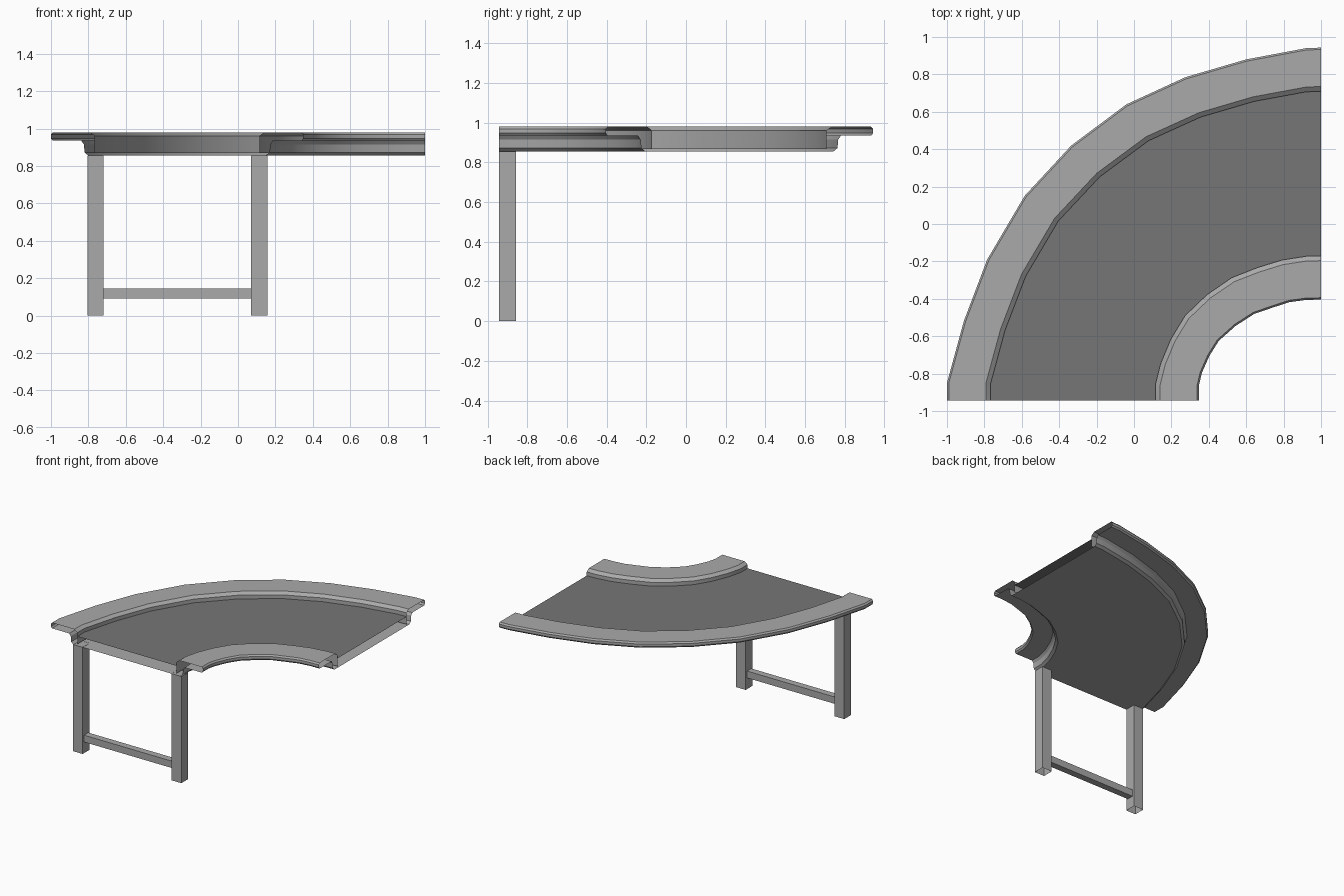
import bpy, bmesh
from mathutils import Vector

if "Cube" in bpy.data.objects:
    bpy.data.objects.remove(bpy.data.objects["Cube"])

# Outer and inner edge of the bend, station by station, seen from above
OUTER = [(-1, -.943), (-1, -.85), (-.91, -.52), (-.785, -.19), (-.585, .15), (-.335, .42),
         (-.04, .64), (.275, .785), (.6, .88), (.92, .94), (1, .943)]
INNER = [(.348, -.943), (.348, -.86), (.363, -.795), (.403, -.705), (.453, -.625), (.543, -.545),
         (.642, -.481), (.741, -.447), (.83, -.418), (.92, -.406), (1, -.404)]
WIDTH = 1.348


def grey(name, value):
    mat = bpy.data.materials.new(name)
    mat.diffuse_color = (value, value, value, 1)
    mat.use_nodes = True
    mat.node_tree.nodes["Principled BSDF"].inputs["Base Color"].default_value = mat.diffuse_color
    return mat


FRAME = grey("frame_grey", .4)
BELT = grey("belt_grey", .18)


def finish(name, bm, mat):
    mesh = bpy.data.meshes.new(name)
    bm.to_mesh(mesh)
    bm.free()
    mesh.materials.append(mat)
    obj = bpy.data.objects.new(name, mesh)
    bpy.context.collection.objects.link(obj)
    return obj


def sweep(name, profile, mat):
    """Carry a (distance from outer edge, height) profile round the bend."""
    bm = bmesh.new()
    rows = []
    for o, i in zip(OUTER, INNER):
        o, i = Vector(o), Vector(i)
        rows.append([bm.verts.new((*o.lerp(i, d / WIDTH), z)) for d, z in profile])
    for a, b in zip(rows, rows[1:]):
        for k in range(len(profile) - 1):
            bm.faces.new((a[k], b[k], b[k + 1], a[k + 1]))
    obj = finish(name, bm, mat)
    bpy.ops.object.select_all(action='DESELECT')
    bpy.context.view_layer.objects.active = obj
    obj.select_set(True)
    bpy.ops.object.shade_smooth_by_angle(angle=0.5)


def tube(name, lo, hi, axis):
    """Box with its two ends along one axis left open."""
    lo, hi = Vector(lo), Vector(hi)
    bm = bmesh.new()
    bmesh.ops.create_cube(bm, size=1)
    bmesh.ops.scale(bm, vec=hi - lo, verts=bm.verts)
    bmesh.ops.translate(bm, vec=(lo + hi) / 2, verts=bm.verts)
    bm.normal_update()
    ends = [f for f in bm.faces if abs(f.normal[axis]) > .9]
    bmesh.ops.delete(bm, geom=ends, context='FACES_ONLY')
    finish(name, bm, FRAME)


# Side rails with overhanging flanges, joined by the underside
rail = [(.234, .868), (.234, .96), (.208, .98), (.01, .98), (0, .968), (0, .947),
        (.01, .935), (.162, .935), (.176, .915), (.18, .872), (.2, .855)]
sweep("conveyor_frame", rail + [(WIDTH - d, z) for d, z in reversed(rail)], FRAME)

# Belt surface between the rails
sweep("belt", [(WIDTH - .234, .93), (.234, .93)], BELT)

# Leg stand at the front end
for side, x in (("outer", -.805), ("inner", .07)):
    tube(side + "_leg", (x, -.943, 0), (x + .087, -.856, .856), 2)
tube("leg_crossbar", (-.718, -.927, .09), (.07, -.873, .145), 0)
